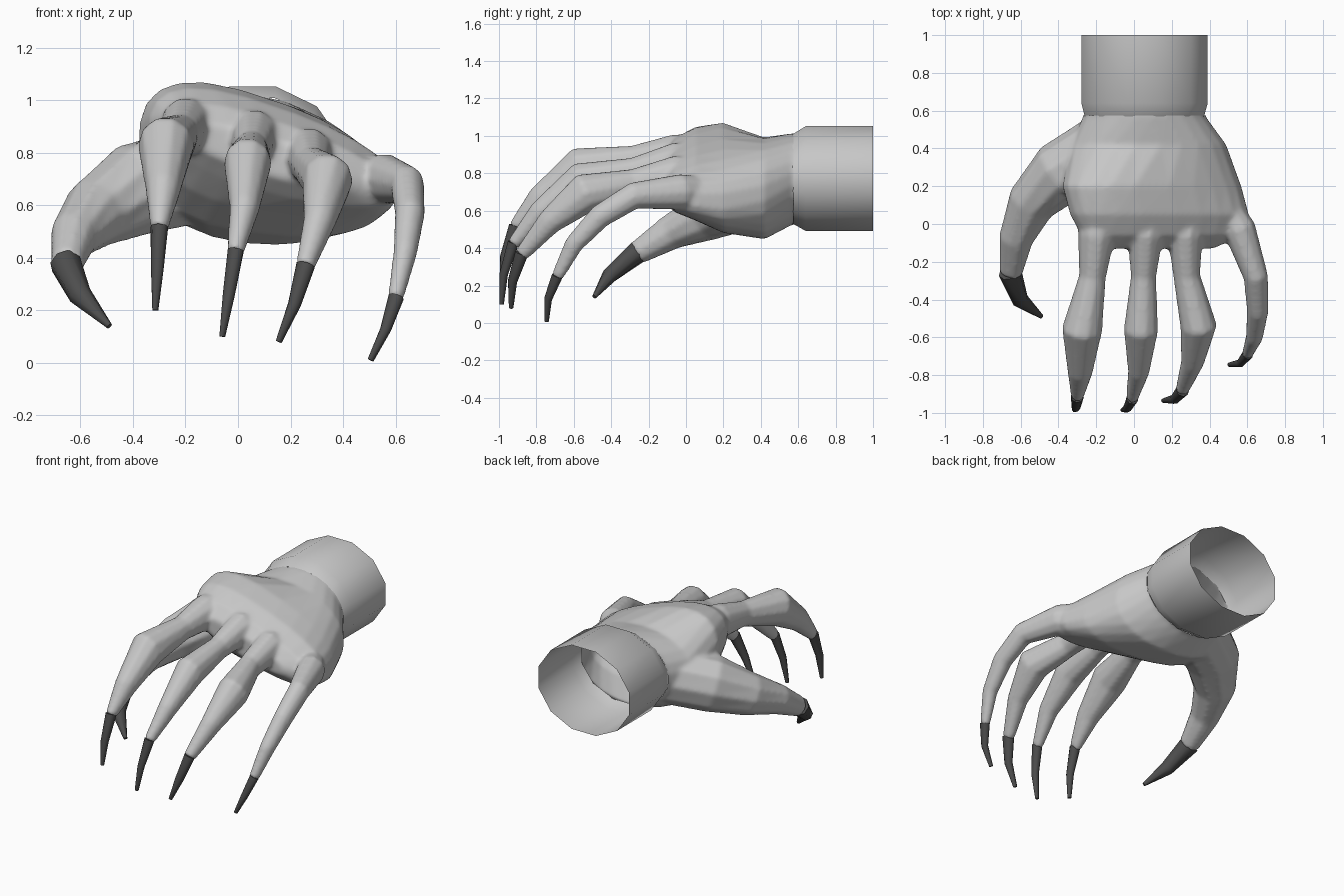
import bpy, bmesh, math
from mathutils import Vector

cube = bpy.data.objects.get("Cube")
if cube:
    bpy.data.objects.remove(cube, do_unlink=True)


def material(name, value):
    m = bpy.data.materials.new(name)
    m.use_nodes = True
    colour = (value, value, value, 1)
    m.diffuse_color = colour
    bsdf = m.node_tree.nodes["Principled BSDF"]
    bsdf.inputs["Base Color"].default_value = colour
    bsdf.inputs["Roughness"].default_value = 0.7
    return m


SKIN = material("pale grey skin", 0.57)
CLAW = material("dark grey claw", 0.075)


def loft(bm, rings, capped=True):
    loops = [[bm.verts.new(p) for p in ring] for ring in rings]
    n = len(loops[0])
    for a, b in zip(loops, loops[1:]):
        for i in range(n):
            j = (i + 1) % n
            bm.faces.new((a[i], a[j], b[j], b[i]))
    if capped:
        bm.faces.new(loops[0])
        bm.faces.new(loops[-1])


def section(y, left, right, bottom, top, tilt_top=0, tilt_bottom=0, power=1.0, n=24):
    """Rounded cross-section across the arm; top and underside slope separately."""
    cx, cz = (left + right) / 2, (bottom + top) / 2
    ring = []
    for i in range(n):
        a = math.tau * (i + 0.5) / n
        c, s = math.cos(a), math.sin(a)
        x = math.copysign(abs(c) ** power, c) * (right - left) / 2
        z = math.copysign(abs(s) ** power, s) * (top - bottom) / 2
        tilt = (tilt_top * (1 + s) + tilt_bottom * (1 - s)) / 2
        ring.append((cx + x, y, cz + z + tilt * x))
    return ring


def tube(path, n, tall=1.0):
    """Rings of varying radius along a bent path of (x, y, z, radius)."""
    pts = [Vector(p[:3]) for p in path]
    rings = []
    for i, p in enumerate(pts):
        ahead = pts[min(i + 1, len(pts) - 1)]
        behind = pts[max(i - 1, 0)]
        t = (ahead - behind).normalized()
        side = t.cross(Vector((0, 0, 1))).normalized()
        up = side.cross(t)
        r = path[i][3]
        angles = [math.tau * k / n for k in range(n)]
        rings.append([p + side * r * math.cos(a) + up * r * tall * math.sin(a)
                      for a in angles])
    return rings


def make_object(name, bm, mat, angle=50):
    bmesh.ops.recalc_face_normals(bm, faces=bm.faces[:])
    mesh = bpy.data.meshes.new(name)
    bm.to_mesh(mesh)
    bm.free()
    mesh.materials.append(mat)
    ob = bpy.data.objects.new(name, mesh)
    bpy.context.collection.objects.link(ob)
    shade(ob, angle)
    return ob


def shade(ob, angle):
    bpy.ops.object.select_all(action="DESELECT")
    ob.select_set(True)
    bpy.context.view_layer.objects.active = ob
    bpy.ops.object.shade_smooth_by_angle(angle=math.radians(angle))


# Digits: path points with radius, claw tip, claw bow
digits = {
    "index": ([(-.15, .16, .91, .09), (-.20, -.06, .90, .10), (-.22, -.28, .87, .072),
               (-.275, -.56, .825, .108), (-.285, -.78, .66, .068), (-.30, -.915, .51, .034)],
              (-.315, -.985, .20), (0, -.02, 0)),
    "middle": ([(.08, .16, .86, .09), (.06, -.06, .86, .095), (.05, -.28, .81, .068),
                (.037, -.56, .76, .092), (.025, -.78, .59, .058), (-.01, -.925, .42, .032)],
               (-.06, -.985, .10), (0, -.02, 0)),
    "ring": ([(.29, .16, .79, .08), (.27, -.06, .79, .095), (.28, -.28, .745, .072),
              (.342, -.54, .695, .098), (.31, -.73, .54, .062), (.255, -.88, .365, .036)],
             (.155, -.935, .08), (.01, -.02, 0)),
    "little": ([(.43, .18, .70, .07), (.56, -.03, .70, .088), (.645, -.28, .68, .066),
                (.655, -.46, .57, .058), (.637, -.60, .42, .046), (.60, -.69, .245, .030)],
               (.505, -.745, .01), (.01, -.02, 0)),
    "thumb": ([(-.14, .42, .72, .18), (-.39, .27, .66, .172), (-.545, .11, .57, .13),
               (-.625, -.08, .485, .092), (-.652, -.26, .375, .062)],
              (-.49, -.49, .14), (-.03, -.03, 0)),
}

# Palm with all digits, fused into one skin
bm = bmesh.new()
loft(bm, [section(*s) for s in (
    (.70, -.27, .38, .525, 1.015),
    (.57, -.27, .38, .525, 1.015),
    (.42, -.34, .49, .45, .99, -.06, -.06, .9),
    (.20, -.38, .57, .49, 1.015, -.33, -.1, .8),
    (.05, -.34, .61, .57, .98, -.34, -.15, .8),
    (-.06, -.28, .58, .64, .92, -.34, -.25, .85),
    (-.13, -.21, .42, .72, .86, -.30, -.3, .85))])
for name, (path, tip, bow) in digits.items():
    loft(bm, tube(path, 10, 1.05 if name == "thumb" else 1.12))
hand = make_object("hand", bm, SKIN)
remesh = hand.modifiers.new("fuse", "REMESH")
remesh.mode = "VOXEL"
remesh.voxel_size = 0.012
smooth = hand.modifiers.new("soften", "SMOOTH")
smooth.factor = 0.5
smooth.iterations = 8
graph = bpy.context.evaluated_depsgraph_get()
fused = bpy.data.meshes.new_from_object(hand.evaluated_get(graph))
hand.modifiers.clear()

# Cut the hand open where it meets the hollow forearm
bm = bmesh.new()
bm.from_mesh(fused)
bmesh.ops.bisect_plane(bm, geom=bm.verts[:] + bm.edges[:] + bm.faces[:],
                       plane_co=(0, .575, 0), plane_no=(0, 1, 0), clear_outer=True)
bm.to_mesh(fused)
bm.free()
hand.data = fused
fused.materials.clear()
fused.materials.append(SKIN)
shade(hand, 60)

# Open forearm sleeve
bm = bmesh.new()
loft(bm, [section(y, *box, n=12) for y, box in (
    (.57, (-.272, .382, .523, 1.017)),
    (.64, (-.29, .402, .482, 1.062)),
    (1.0, (-.29, .402, .482, 1.062)))], capped=False)
make_object("forearm", bm, SKIN, 40)

# Claws
for name, (path, tip, bow) in digits.items():
    base, r, tip = Vector(path[-1][:3]), path[-1][3], Vector(tip)
    start = base.lerp(tip, -.03)
    middle = base.lerp(tip, .5) + Vector(bow)
    bm = bmesh.new()
    loft(bm, tube([(*start, r), (*middle, r * .72), (*tip, .012)], 8))
    make_object(name + "_claw", bm, CLAW, 65)
